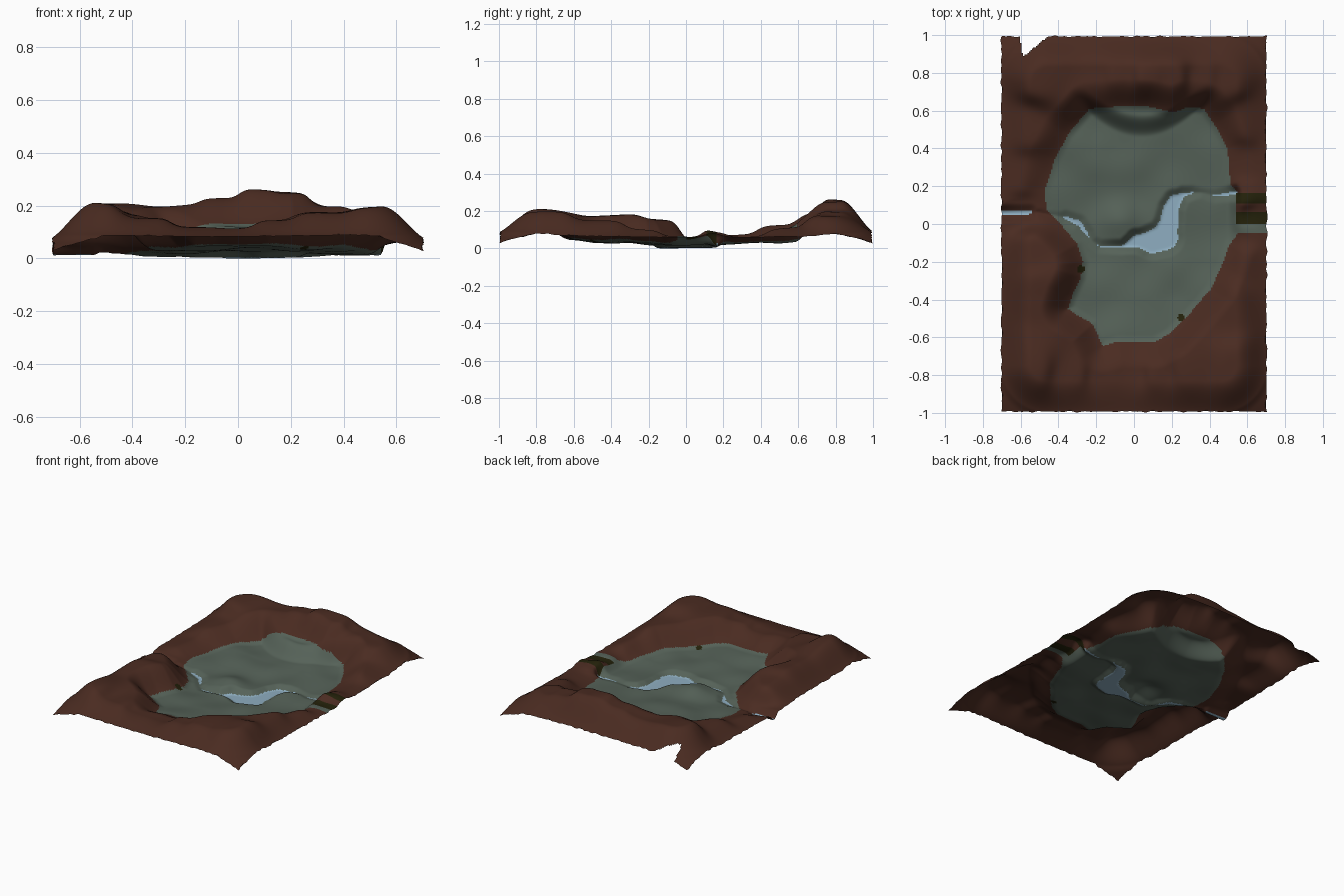
import bpy, bmesh, math, random
from mathutils import Vector, noise

if "Cube" in bpy.data.objects:
    bpy.data.objects.remove(bpy.data.objects["Cube"])

random.seed(4)
HX, HY = 0.706, 0.998          # half extents of the sheet
NX, NY = 180, 256

# outline of the grey-green valley floor
VALLEY = [(-.235,.61), (-.05,.625), (.08,.62), (.21,.59), (.29,.62), (.37,.61), (.425,.53),
          (.495,.40), (.51,.21), (.55,.16), (.55,-.05), (.505,-.11), (.46,-.23), (.41,-.34),
          (.35,-.41), (.27,-.50), (.19,-.58), (.11,-.625), (-.08,-.62), (-.165,-.645),
          (-.22,-.53), (-.35,-.45), (-.33,-.386), (-.28,-.28), (-.27,-.20), (-.30,-.106),
          (-.39,0), (-.465,.08), (-.47,.185), (-.42,.34), (-.35,.476)]
# river centre line: x, y, half width (negative where it is dry)
RIVER = [(-.72,.055,.013), (-.55,.06,.009), (-.53,.065,-.015), (-.4,.04,-.01), (-.36,.03,.008),
         (-.29,.005,.013), (-.25,-.05,.007), (-.225,-.09,-.004), (-.18,-.12,.003),
         (-.06,-.12,.005), (.02,-.09,.035), (.1,-.093,.062), (.165,-.07,.068), (.185,.01,.048),
         (.195,.08,.04), (.215,.12,.034), (.26,.155,.012), (.31,.165,.003), (.36,.165,-.008),
         (.43,.15,.003), (.54,.165,.01)]
# crest heights around the rim: x, y, z
HILLS = [(-.55,-.77,.213), (-.5,-.35,.18), (-.33,-.8,.16), (-.18,-.8,.12), (.0,-.8,.115),
         (.13,-.8,.15), (.3,-.78,.18), (.55,-.78,.205), (.5,-.45,.15), (.6,-.2,.115),
         (.61,-.05,.085), (.61,.04,.06), (.6,.14,.125), (.6,.3,.07), (.6,.55,.12),
         (.5,.78,.175), (.35,.78,.195), (.2,.77,.255), (.08,.77,.265), (-.07,.77,.225),
         (-.22,.77,.205), (-.5,.78,.21), (-.58,.52,.125), (-.6,.25,.08), (-.6,.06,.04),
         (-.55,-.14,.16)]


def smooth(t):
    t = max(0.0, min(1.0, t))
    return t * t * (3 - 2 * t)


def seg(x, y, a, b):
    """distance to a segment and position along it"""
    dx, dy = b[0] - a[0], b[1] - a[1]
    t = ((x - a[0]) * dx + (y - a[1]) * dy) / (dx * dx + dy * dy)
    t = max(0.0, min(1.0, t))
    return math.hypot(x - a[0] - t * dx, y - a[1] - t * dy), t


def valley_distance(x, y):
    """distance outside the valley outline, negative inside"""
    inside, best = False, 9
    for a, b in zip(VALLEY, VALLEY[1:] + VALLEY[:1]):
        best = min(best, seg(x, y, a, b)[0])
        if (a[1] > y) != (b[1] > y) and x < a[0] + (y - a[1]) * (b[0] - a[0]) / (b[1] - a[1]):
            inside = not inside
    return -best if inside else best


def river_distance(x, y):
    """distance to the water's edge, negative in the water"""
    best = 9
    for a, b in zip(RIVER, RIVER[1:]):
        d, t = seg(x, y, a, b)
        best = min(best, d - a[2] - t * (b[2] - a[2]))
    return best


def bump(x, y, cx, cy, rx, ry):
    return math.exp(-((x - cx) / rx) ** 2 - ((y - cy) / ry) ** 2)


def height(x, y):
    n = noise.noise(Vector((x * 5, y * 5, 1.7)))
    # gently rolling floor, a bench at the back and a knoll by the river
    floor = .026 + .018 * smooth(abs(y) / .6) + .008 * n
    floor += .085 * smooth((y - .46 - 1.6 * (x - .04) ** 2) / .12)
    floor += .035 * bump(x, y, -.07, .03, .12, .1)
    # rim
    ws = hs = 0
    for hx, hy, hz in HILLS:
        w = 1 / ((x - hx) ** 2 + (y - hy) ** 2 + .003) ** 2
        ws += w
        hs += w * hz
    crest = hs / ws
    z = floor + (crest - floor) * smooth((valley_distance(x, y) + .035) / .18)
    if x > .45:                                         # bank between floor and crossing
        z += (crest - z) * smooth((x - .49) / .09) * bump(x, y, x, .05, 1, .13)
    # outer skirt with rounded corners
    r = .25
    d = r - math.hypot(max(r - HX + abs(x), 0), max(r - HY + abs(y), 0))
    edge = .06 + .022 * smooth((abs(y) - .6) / .35) - .5 * max(0, -d)
    edge = min(edge, crest + .01) + .02 * bump(x, y, .7, .14, .1, .06)
    z = edge + (z + .012 * n * smooth(crest / .2) - edge) * smooth((d + .035) / .2)
    # river bed
    rd = river_distance(x, y) + max(0, x - .54)
    bed = .004 + .012 * smooth(abs(x) / .6)
    return bed + (z - bed) * smooth((rd + .012) / .055)


def colour(x, y):
    if x > .545 and -.05 < y < .16:                     # crossing bands
        return 3 if y > .11 or 0 < y < .06 else 0 if y > .06 else 1
    if math.hypot(x + .28, y + .24) < .02 or math.hypot(x - .25, y + .495) < .02:
        return 3                                        # small dark shrubs
    if river_distance(x, y) < 0:
        return 2
    return 1 if valley_distance(x, y) < 0 else 0


def torn_corner(x, y):
    """notch missing from the back left corner"""
    return y > .89 and -.59 - (y - .89) * .15 < x < -.58 + (y - .89) * 1.2


# terrain sheet
bm = bmesh.new()
bmesh.ops.create_grid(bm, x_segments=NX, y_segments=NY, size=1)
for v in bm.verts:
    x, y = v.co.x * HX, v.co.y * HY
    ragged = max(0, .005 + .01 * noise.noise(Vector((x * 25, y * 25, 4))))
    if abs(v.co.x) > .999:                              # ragged borders
        x -= math.copysign(ragged, x)
    if abs(v.co.y) > .999:
        y -= math.copysign(ragged, y)
    v.co = (x, y, height(x, y))
low = min(v.co.z for v in bm.verts)
for v in bm.verts:
    v.co.z -= low
gone = []
for f in bm.faces:
    c = f.calc_center_median()
    f.material_index = colour(c.x, c.y)
    f.smooth = True
    if torn_corner(c.x, c.y):
        gone.append(f)
bmesh.ops.delete(bm, geom=gone, context='FACES')

me = bpy.data.meshes.new("valley_terrain")
bm.to_mesh(me)
bm.free()
for name, col in (("brown earth", (.068, .024, .015)), ("grey green grass", (.092, .122, .098)),
                  ("pale blue water", (.27, .42, .53)), ("dark olive", (.017, .015, .003))):
    m = bpy.data.materials.new(name)
    m.diffuse_color = (*col, 1)
    m.use_nodes = True
    m.node_tree.nodes["Principled BSDF"].inputs["Base Color"].default_value = m.diffuse_color
    me.materials.append(m)
terrain = bpy.data.objects.new("valley_terrain", me)
bpy.context.collection.objects.link(terrain)
